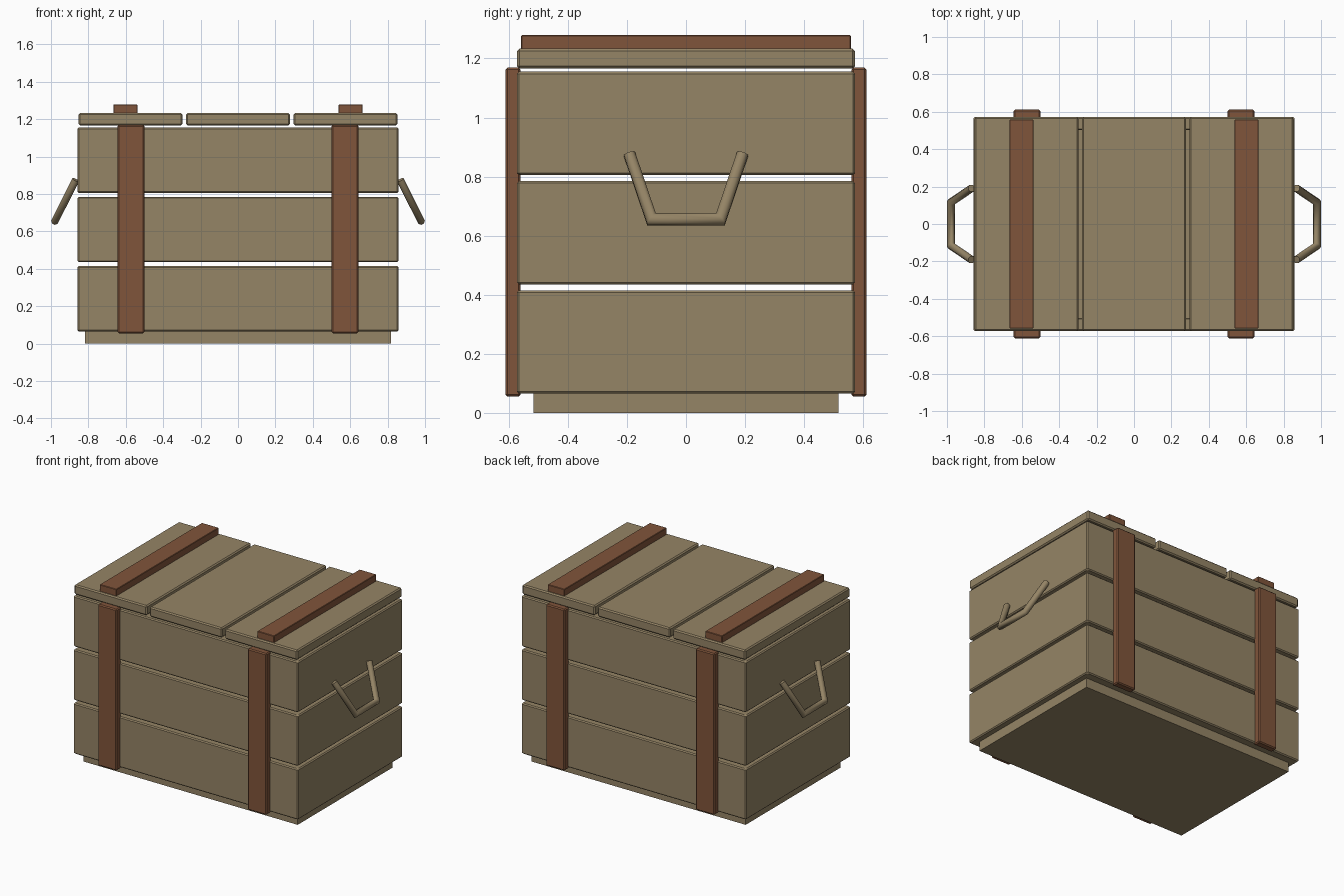
import bpy, bmesh, math
from mathutils import Vector

if "Cube" in bpy.data.objects:
    bpy.data.objects.remove(bpy.data.objects["Cube"])


def material(name, rgb):
    m = bpy.data.materials.new(name)
    m.diffuse_color = (*rgb, 1)
    m.use_nodes = True
    m.node_tree.nodes["Principled BSDF"].inputs["Base Color"].default_value = m.diffuse_color
    return m


WOOD = material("pale_wood", (0.30, 0.232, 0.132))
STRAP = material("brown_strap", (0.217, 0.090, 0.043))


def make(name, bm, mat, bevel=0.0):
    bmesh.ops.recalc_face_normals(bm, faces=bm.faces)
    if bevel:
        bmesh.ops.bevel(bm, geom=bm.edges[:], offset=bevel, segments=1,
                        affect='EDGES', clamp_overlap=True)
    me = bpy.data.meshes.new(name)
    bm.to_mesh(me)
    bm.free()
    me.materials.append(mat)
    ob = bpy.data.objects.new(name, me)
    bpy.context.collection.objects.link(ob)
    return ob


def box(name, x, y, z, mat, bevel=0.0):
    bm = bmesh.new()
    bmesh.ops.create_cube(bm, size=1)
    for v in bm.verts:
        for i, (lo, hi) in enumerate((x, y, z)):
            v.co[i] = hi if v.co[i] > 0 else lo
    return make(name, bm, mat, bevel)


def frame(name, hx, hy, z0, z1, t, mat, bevel):
    """Hollow ring of four side boards."""
    bm = bmesh.new()
    rings = []
    for d, z in ((0, z0), (0, z1), (t, z1), (t, z0)):
        rings.append([bm.verts.new((sx * (hx - d), sy * (hy - d), z))
                      for sx, sy in ((-1, -1), (1, -1), (1, 1), (-1, 1))])
    for k in range(4):
        a, b = rings[k], rings[(k + 1) % 4]
        for i in range(4):
            j = (i + 1) % 4
            bm.faces.new((a[i], a[j], b[j], b[i]))
    return make(name, bm, mat, bevel)


def handle(name, side, r=0.021, sides=8):
    """Mitred tube bent into a hanging bail."""
    pts = [Vector((side * x, y, z)) for x, y, z in
           ((0.868, -0.191, 0.875), (0.978, -0.117, 0.656),
            (0.978, 0.117, 0.656), (0.868, 0.191, 0.875))]
    n = (pts[1] - pts[0]).cross(pts[2] - pts[1]).normalized()
    dirs = [(b - a).normalized() for a, b in zip(pts, pts[1:])]
    bm = bmesh.new()
    rings = []
    for i, p in enumerate(pts):
        d0, d1 = dirs[max(i - 1, 0)], dirs[min(i, 2)]
        m = n.cross(d0 + d1).normalized()
        m /= m.dot(n.cross(d1))
        rings.append([bm.verts.new(p + r * (math.cos(a) * m + math.sin(a) * n))
                      for a in (2 * math.pi * (k + 0.5) / sides for k in range(sides))])
    for a, b in zip(rings, rings[1:]):
        for i in range(sides):
            j = (i + 1) % sides
            bm.faces.new((a[i], a[j], b[j], b[i]))
    bm.faces.new(rings[0])
    bm.faces.new(rings[-1])
    ob = make(name, bm, WOOD)
    bpy.ops.object.select_all(action='DESELECT')
    ob.select_set(True)
    bpy.context.view_layer.objects.active = ob
    bpy.ops.object.shade_smooth_by_angle(angle=math.radians(50))


# Floor slab
box("base", (-0.817, 0.817), (-0.516, 0.516), (0, 0.075), WOOD)

# Three courses of wall boards with open gaps between them
for i in range(3):
    z = 0.065 + 0.37 * i
    frame(f"wall_boards_{i + 1}", 0.858, 0.572, z, z + 0.35, 0.07, WOOD, 0.007)

# Lid planks
for i, cx in enumerate((-0.575, 0, 0.575)):
    box(f"lid_plank_{i + 1}", (cx - 0.277, cx + 0.277), (-0.572, 0.572),
        (1.166, 1.233), WOOD, 0.008)

for s, side in ((-1, "left"), (1, "right")):
    # Lid battens
    box(f"lid_batten_{side}", (s * 0.602 - 0.064, s * 0.602 + 0.064),
        (-0.558, 0.558), (1.225, 1.279), STRAP, 0.003)
    # Upright straps on front and back
    for f, face in ((-1, "front"), (1, "back")):
        box(f"{face}_strap_{side}", (s * 0.572 - 0.072, s * 0.572 + 0.072),
            sorted((f * 0.56, f * 0.611)), (0.055, 1.169), STRAP, 0.007)
    # Carrying handles
    handle(f"handle_{side}", s)
